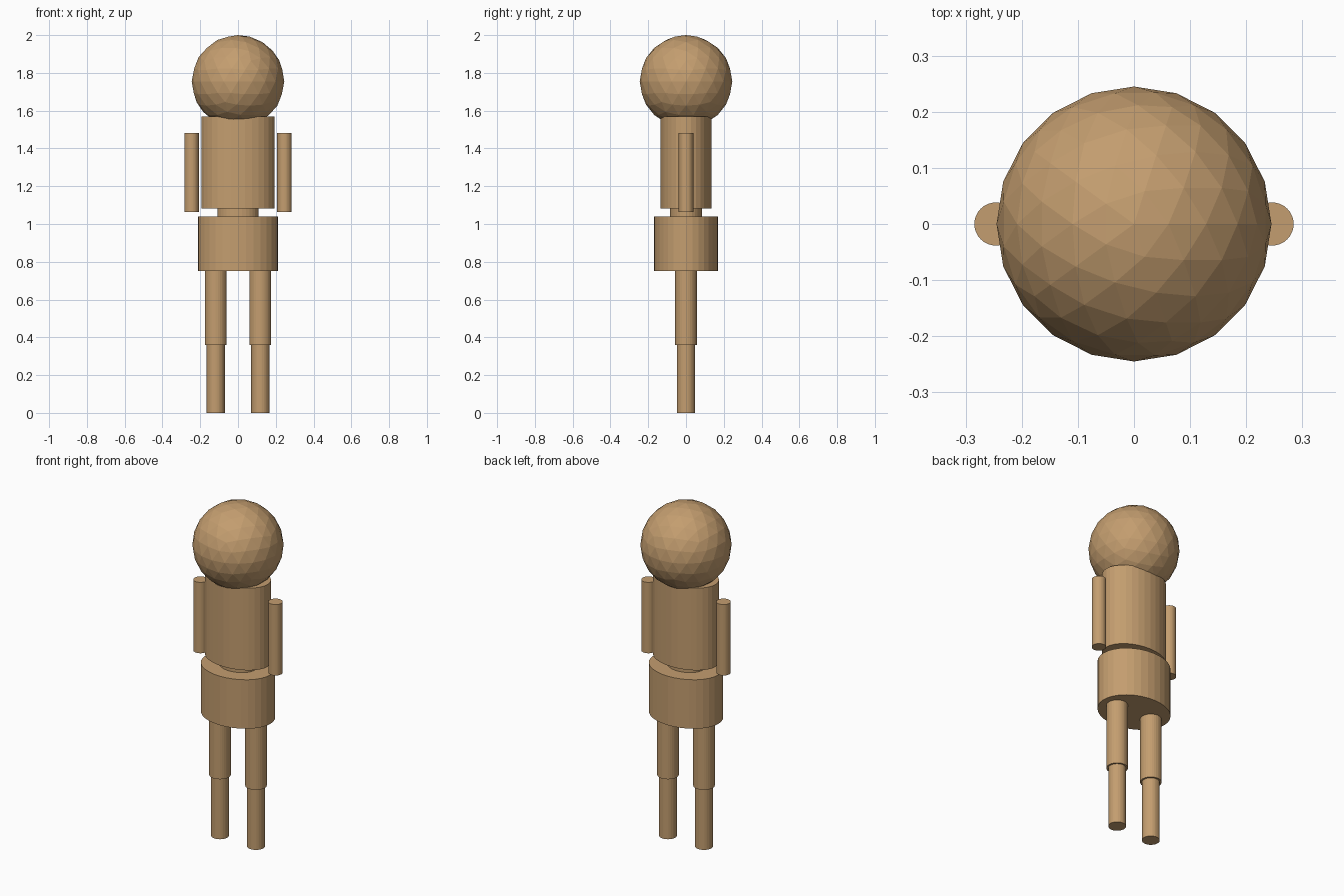
import bpy

if "Cube" in bpy.data.objects:
    bpy.data.objects.remove(bpy.data.objects["Cube"])

wood = bpy.data.materials.new("tan_wood")
wood.diffuse_color = (0.55, 0.34, 0.16, 1)
wood.use_nodes = True
wood.node_tree.nodes["Principled BSDF"].inputs["Base Color"].default_value = wood.diffuse_color


def cylinder(name, x, rx, ry, z0, z1):
    """Upright 32-sided elliptical cylinder between two heights."""
    bpy.ops.mesh.primitive_cylinder_add(vertices=32, radius=1, depth=1,
                                        location=(x, 0, (z0 + z1) / 2))
    ob = bpy.context.object
    ob.name = name
    ob.scale = (rx, ry, z1 - z0)
    ob.data.materials.append(wood)
    return ob


# Head: faceted ball sunk slightly into the torso
bpy.ops.mesh.primitive_ico_sphere_add(subdivisions=3, radius=0.245,
                                      location=(0, 0, 1.755))
head = bpy.context.object
head.name = "head"
head.data.materials.append(wood)

# Body
cylinder("torso", 0, 0.194, 0.136, 1.083, 1.57)
cylinder("waist", 0, 0.109, 0.086, 1.04, 1.083)
cylinder("hips", 0, 0.213, 0.170, 0.75, 1.04)

# Arms and legs on both sides
for side, s in (("left", -1), ("right", 1)):
    cylinder(side + "_arm", s * 0.246, 0.0385, 0.0385, 1.063, 1.483)
    cylinder(side + "_upper_leg", s * 0.118, 0.058, 0.058, 0.36, 0.75)
    cylinder(side + "_lower_leg", s * 0.118, 0.048, 0.048, 0, 0.36)
